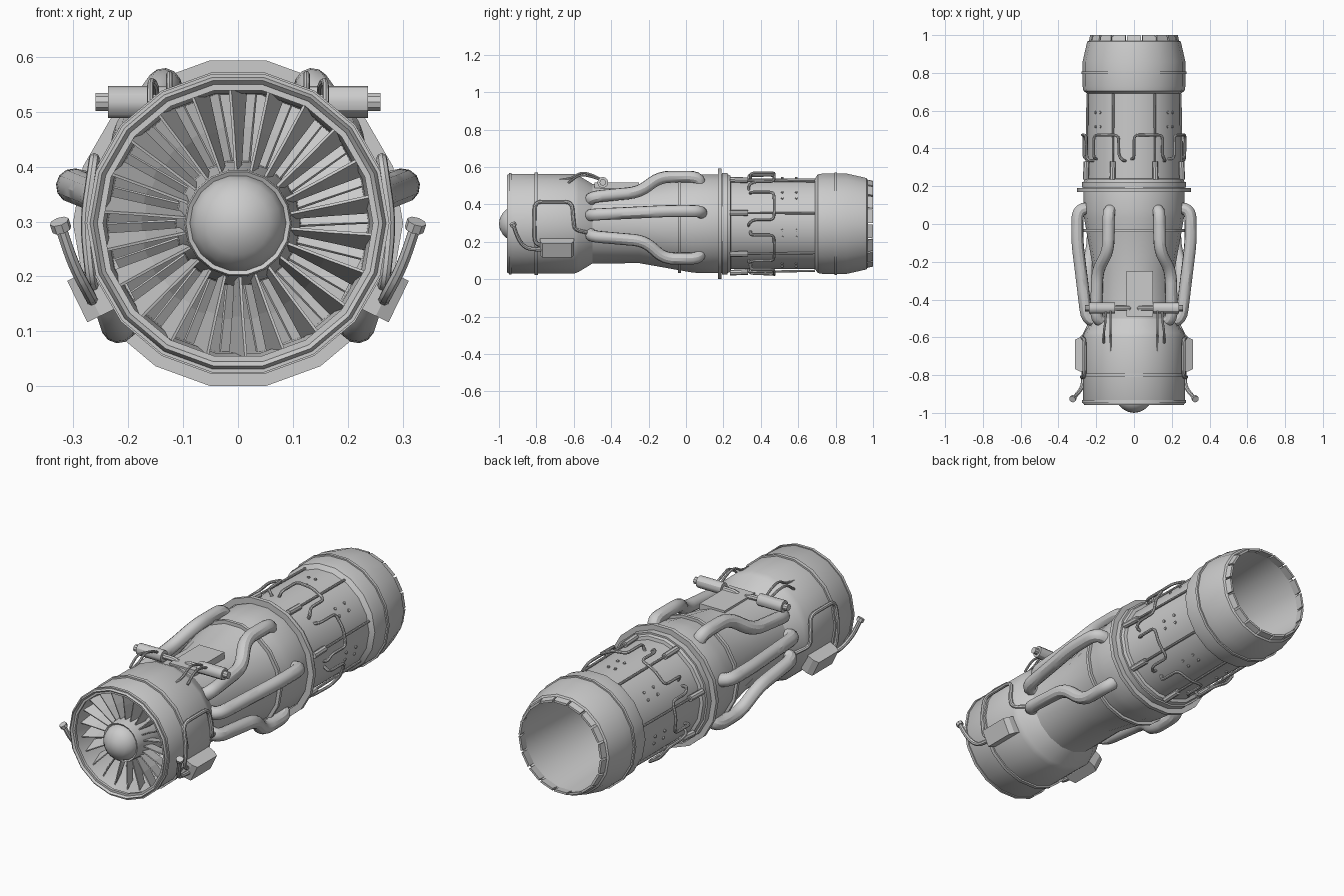
import bpy, bmesh, math
from mathutils import Vector, Matrix

if "Cube" in bpy.data.objects:
    bpy.data.objects.remove(bpy.data.objects["Cube"])

C = 0.297          # height of the engine axis
SIDES = 18
FOLD = 360 / 7     # spacing of the rear plumbing


def P(r, deg, y):
    """Point at radius r, angle from the top towards +x, and station y."""
    a = math.radians(deg)
    return Vector((r * math.sin(a), y, C + r * math.cos(a)))


def finish(name, bm):
    bmesh.ops.remove_doubles(bm, verts=bm.verts, dist=1e-5)
    bmesh.ops.recalc_face_normals(bm, faces=bm.faces)
    me = bpy.data.meshes.new(name)
    bm.to_mesh(me)
    bm.free()
    ob = bpy.data.objects.new(name, me)
    bpy.context.collection.objects.link(ob)
    return ob


def lathe(name, profile, closed=False, n=SIDES):
    """Revolve (radius, y) points around the engine axis."""
    bm = bmesh.new()
    rows = [[bm.verts.new(P(max(r, 1e-7), (i + .5) * 360 / n, y)) for i in range(n)]
            for r, y in profile]
    pairs = list(zip(rows, rows[1:])) + ([(rows[-1], rows[0])] if closed else [])
    for a, b in pairs:
        for i in range(n):
            j = (i + 1) % n
            bm.faces.new((a[i], a[j], b[j], b[i]))
    return finish(name, bm)


def ring(name, y, w, r, depth=.03):
    h = w / 2
    return lathe(name, [(r - depth, y - h), (r, y - h), (r, y + h), (r - depth, y + h)], True)


def hexa(bm, pts):
    """Six-sided block: first four points one end, last four the other."""
    v = [bm.verts.new(p) for p in pts]
    for f in ((0, 1, 2, 3), (4, 5, 6, 7), (0, 1, 5, 4), (1, 2, 6, 5), (2, 3, 7, 6), (3, 0, 4, 7)):
        bm.faces.new([v[k] for k in f])


def rounded(path, rad):
    """Replace inner corners of a path by short arcs."""
    pts = [Vector(p) for p in path]
    out = [pts[0]]
    for a, b, c in zip(pts, pts[1:], pts[2:]):
        p = b + (a - b).normalized() * min(rad, (a - b).length * .48)
        q = b + (c - b).normalized() * min(rad, (c - b).length * .48)
        for t in (0, .25, .5, .75, 1):
            out.append(p * (1 - t) ** 2 + b * (2 * t * (1 - t)) + q * t * t)
    return out + [pts[-1]]


def tube(name, paths, radius, bend=.04, res=2):
    cu = bpy.data.curves.new(name, 'CURVE')
    cu.dimensions = '3D'
    cu.bevel_depth, cu.bevel_resolution, cu.use_fill_caps = radius, res, True
    for path in paths:
        pts = rounded(path, bend)
        sp = cu.splines.new('POLY')
        sp.points.add(len(pts) - 1)
        for s, p in zip(sp.points, pts):
            s.co = (*p, 1)
    ob = bpy.data.objects.new(name, cu)
    bpy.context.collection.objects.link(ob)
    bpy.ops.object.select_all(action='DESELECT')
    bpy.context.view_layer.objects.active = ob
    ob.select_set(True)
    bpy.ops.object.convert(target='MESH')


def both(path):
    """A path and its mirror image across x = 0."""
    return [path, [(-x, y, z) for x, y, z in path]]


def vanes(name, n, r0, r1, y, chord, pitch, thick):
    """Ring of twisted blades; chord and pitch are (root, tip)."""
    bm = bmesh.new()
    for i in range(n):
        rot = Matrix.Rotation(2 * math.pi * i / n, 3, 'Y')
        secs = []
        for t in (0, .5, 1):
            c = (chord[0] + (chord[1] - chord[0]) * t) / 2
            a = math.radians(pitch[0] + (pitch[1] - pitch[0]) * t)
            d = Vector((math.sin(a), math.cos(a), 0))
            w = Vector((d.y, -d.x, 0)) * thick / 2
            o = Vector((0, 0, r0 + (r1 - r0) * t))
            secs.append([rot @ (o + q) + Vector((0, y, C))
                         for q in (-d * c - w, -d * c + w, d * c + w, d * c - w)])
        hexa(bm, secs[0] + secs[1])
        hexa(bm, secs[1] + secs[2])
    return finish(name, bm)


# main casing: inlet duct, fan case, waist, core, exhaust, hollow nozzle
lathe("engine_casing", [
    (0, -.6), (.235, -.6), (.24, -.85), (.257, -.95), (.264, -.958), (.271, -.945),
    (.271, -.6), (.262, -.575), (.216, -.5), (.214, -.25), (.25, -.05), (.264, .03),
    (.268, .07), (.268, .22), (.262, .237), (.246, .24), (.246, .69), (.268, .705),
    (.272, .73), (.272, .86), (.248, .965), (.236, .972), (.228, .96), (.215, .7),
    (.2, .4), (0, .4)])

# flanges and clamp bands
for name, y, w, r in (("front_band", -.94, .014, .276), ("fan_case_band", -.80, .018, .279),
                      ("mid_band", -.035, .016, .268), ("main_flange", .18, .02, .301),
                      ("flange_collar", .207, .03, .276), ("exhaust_band", .80, .014, .279)):
    ring(name, y, w, r)

# nozzle petals
bm = bmesh.new()
for i in range(SIDES):
    a, b = i * 20 - 8.8, i * 20 + 8.8
    hexa(bm, [P(.243, a, .95), P(.243, b, .95), P(.228, b, .95), P(.228, a, .95),
              P(.232, a, 1), P(.232, b, 1), P(.221, b, 1), P(.221, a, 1)])
finish("nozzle_petals", bm)

# spinner, hub and blades
lathe("spinner", [(0, -1), (.03, -.995), (.058, -.98), (.078, -.96), (.088, -.93), (.088, -.91), (0, -.91)])
lathe("hub", [(.086, -.93), (.095, -.935), (.098, -.925), (.1, -.88), (.113, -.8), (.12, -.6), (.086, -.6)], True)
vanes("fan_blades", 22, .095, .245, -.86, (.06, .085), (8, 20), .005)
vanes("stator_vanes", 22, .11, .24, -.73, (.06, .08), (-45, -58), .005)

# six large bypass pipes
big = [
    [(.15, -.51, .41), (.20, -.51, .44), (.195, -.25, .465), (.135, -.14, .548), (.135, .07, .548), (.115, .075, .49)],
    [(.18, -.51, .34), (.25, -.51, .345), (.275, -.3, .355), (.30, -.1, .365), (.30, .075, .365), (.23, .085, .35)],
    [(.18, -.51, .25), (.24, -.51, .23), (.25, -.22, .205), (.218, -.12, .11), (.218, .07, .11), (.17, .075, .15)]]
tube("bypass_pipes", [q for p in big for q in both(p)], .032, .06, 4)

# side boxes, probes and looped lines
for s, side in ((1, "right"), (-1, "left")):
    bm = bmesh.new()
    d = Vector((math.sin(math.radians(116)), 0, math.cos(math.radians(116))))
    t = Vector((-d.z, 0, d.x)) * .042
    pts = []
    for r, h in ((.23, .09), (.3, .09), (.326, .078)):
        o = Vector((0, -.69, C)) + d * r
        k = Vector((0, h, 0))
        pts.append([o - k - t, o + k - t, o + k + t, o - k + t])
    pts = [[Vector((s * p.x, p.y, p.z)) for p in q] for q in pts]
    hexa(bm, pts[0] + pts[1])
    hexa(bm, pts[1] + pts[2])
    finish(side + "_gearbox", bm)
tube("probe_tubes", both([(.265, -.74, .155), (.27, -.86, .165), (.30, -.90, .22), (.325, -.925, .295)]), .011)
tube("probe_heads", both([(.321, -.921, .285), (.326, -.928, .3)]), .018)
tube("side_loops", both([(.262, -.76, .18), (.268, -.81, .19), (.279, -.81, .30), (.262, -.81, .415),
                         (.262, -.61, .415), (.277, -.60, .30), (.265, -.595, .265), (.235, -.53, .25)]), .010)

# top actuators with their wires and the access plate
tube("actuator_bodies", both([(.10, -.445, .518), (.237, -.445, .518)]), .029, res=4)
tube("actuator_caps", both([(.235, -.445, .518), (.26, -.445, .518)]), .017, res=3)
tube("actuator_rods", both([(.10, -.445, .518), (.03, -.445, .518), (.01, -.445, .49)]), .013)
tube("actuator_wires",
     both([(.125, -.45, .53), (.125, -.49, .555), (.125, -.56, .575), (.125, -.61, .54), (.125, -.68, .53)]) +
     both([(.15, -.45, .53), (.15, -.51, .55), (.16, -.57, .56), (.16, -.63, .515)]), .006)
bm = bmesh.new()
hexa(bm, [(x, y, z) for z in (.45, .518) for x, y in ((-.04, -.49), (.10, -.49), (.10, -.25), (-.04, -.25))])
finish("top_access_plate", bm)

# rear fuel lines, fittings, S loops and bosses, seven around
lines, fittings, loops, bosses = [], [], [], []
for k in range(7):
    c = k * FOLD
    m = c + FOLD / 2
    lines.append([P(.258, m, .3), P(.252, m, .69)])
    fittings.append([P(.262, m, .235), P(.258, m, .33)])
    loops.append([P(.24, c - 3, .345), P(.272, c, .345), P(.272, c, .47), P(.276, c + 17, .472),
                  P(.272, c + 34, .47), P(.27, c + 34, .36), P(.266, c + 39, .335), P(.24, c + 41, .335)])
    bosses += [[P(.235, c + a, y), P(.25, c + a, y)] for a in (-4.5, 4.5) for y in (.515, .59)]
tube("rear_fuel_lines", lines, .006)
tube("fuel_line_fittings", fittings, .015)
tube("rear_loops", loops, .0075, .025)
tube("rear_bosses", bosses, .007)

# smooth shading with crisp edges
bpy.ops.object.select_all(action='SELECT')
bpy.context.view_layer.objects.active = bpy.data.objects["engine_casing"]
bpy.ops.object.shade_smooth_by_angle()
